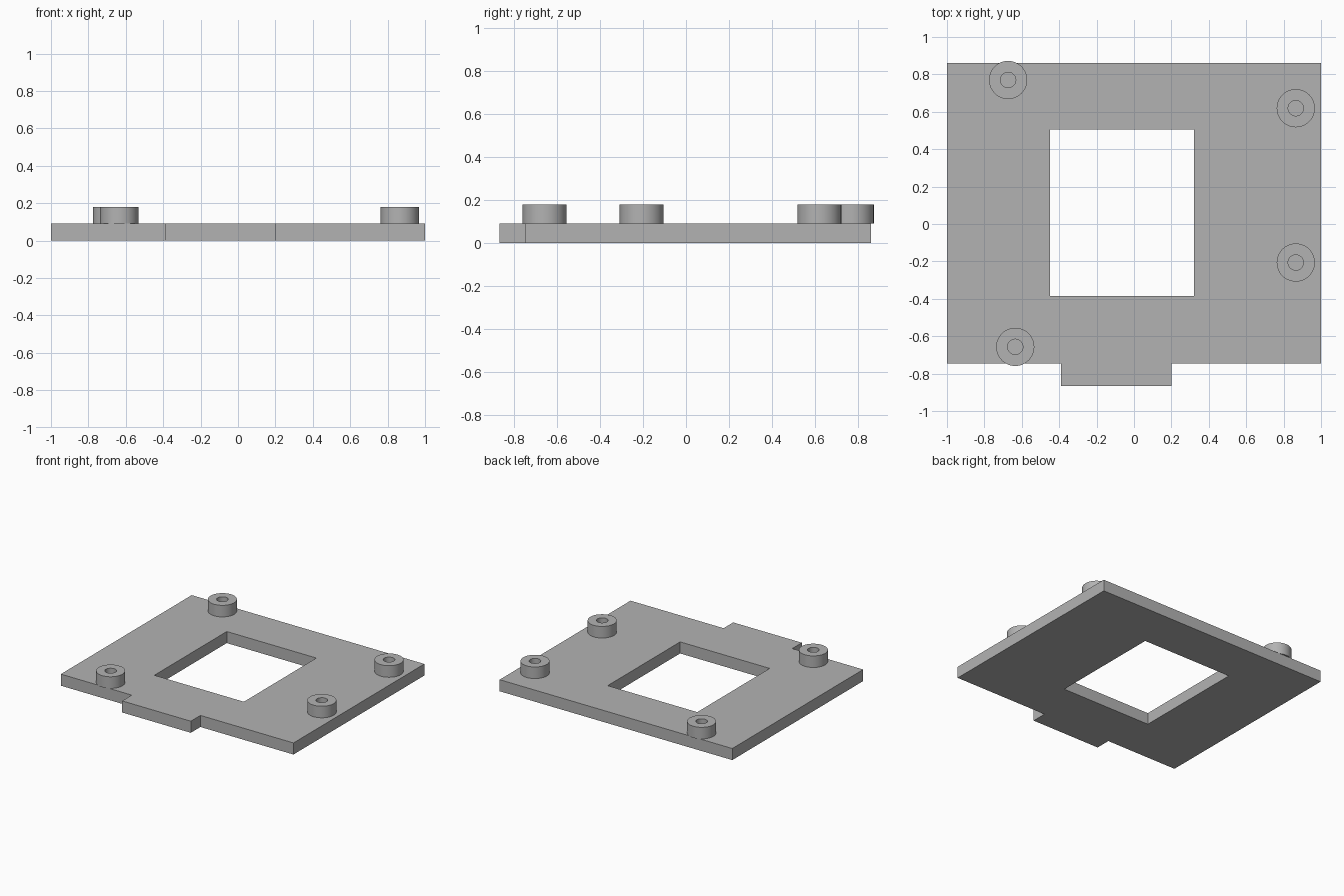
import bpy
import bmesh
import math
from mathutils import Vector

cube = bpy.data.objects.get("Cube")
if cube:
    bpy.data.objects.remove(cube, do_unlink=True)

PLATE_TOP = 0.09
BOSS_TOP = 0.18

grey = bpy.data.materials.new("plain grey")
grey.use_nodes = True
grey.diffuse_color = (0.45, 0.45, 0.45, 1)
grey.node_tree.nodes["Principled BSDF"].inputs["Base Color"].default_value = grey.diffuse_color


def add_object(name, bm):
    bmesh.ops.remove_doubles(bm, verts=bm.verts, dist=0.0001)
    bmesh.ops.recalc_face_normals(bm, faces=bm.faces)
    mesh = bpy.data.meshes.new(name)
    bm.to_mesh(mesh)
    bm.free()
    mesh.materials.append(grey)
    obj = bpy.data.objects.new(name, mesh)
    bpy.context.collection.objects.link(obj)
    return obj


# Flat plate with a rectangular window and a tab on the front edge
xs = [-1, -0.45, -0.39, 0.2, 0.32, 1]
ys = [-0.865, -0.747, -0.385, 0.505, 0.86]
bm = bmesh.new()
for i, (x0, x1) in enumerate(zip(xs, xs[1:])):
    for j, (y0, y1) in enumerate(zip(ys, ys[1:])):
        beside_tab = j == 0 and i != 2
        in_window = j == 2 and 1 <= i <= 3
        if beside_tab or in_window:
            continue
        corners = [(x0, y0), (x1, y0), (x1, y1), (x0, y1)]
        bm.faces.new([bm.verts.new((x, y, 0)) for x, y in corners])
bmesh.ops.remove_doubles(bm, verts=bm.verts, dist=0.0001)
result = bmesh.ops.extrude_face_region(bm, geom=bm.faces[:], use_keep_orig=True)
top_verts = [g for g in result["geom"] if isinstance(g, bmesh.types.BMVert)]
bmesh.ops.translate(bm, verts=top_verts, vec=(0, 0, PLATE_TOP))
add_object("base_plate", bm)


# Round standoffs with a blind screw hole, spun from one profile
def standoff(name, x, y, outer=0.102, inner=0.041):
    profile = [(0, PLATE_TOP + 0.001), (inner, PLATE_TOP + 0.001), (inner, BOSS_TOP),
               (outer, BOSS_TOP), (outer, PLATE_TOP), (0, PLATE_TOP)]
    bm = bmesh.new()
    verts = [bm.verts.new((r, 0, z)) for r, z in profile]
    edges = [bm.edges.new(pair) for pair in zip(verts, verts[1:])]
    bmesh.ops.spin(bm, geom=verts + edges, cent=(0, 0, 0), axis=(0, 0, 1),
                   angle=math.tau, steps=48, use_merge=True)
    bmesh.ops.translate(bm, verts=bm.verts, vec=Vector((x, y, 0)))
    obj = add_object(name, bm)
    bpy.ops.object.select_all(action="DESELECT")
    obj.select_set(True)
    bpy.context.view_layer.objects.active = obj
    bpy.ops.object.shade_smooth_by_angle(angle=math.radians(30))


standoff("back_right_standoff", -0.673, 0.77)
standoff("back_left_standoff", 0.865, 0.619)
standoff("front_left_standoff", 0.865, -0.206)
standoff("front_right_standoff", -0.635, -0.657)
